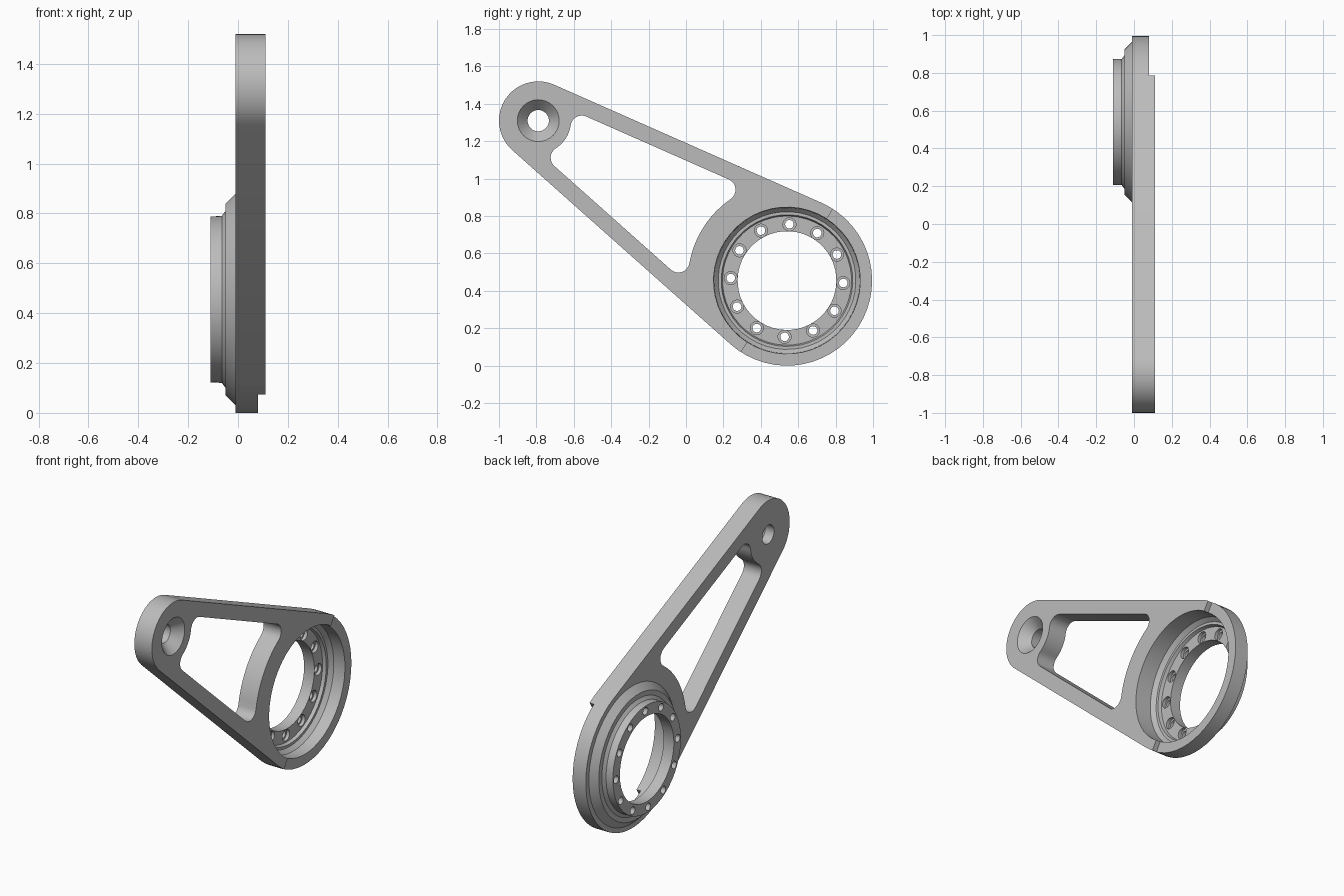
import bpy, bmesh
from math import sin, cos, pi, atan2, sqrt, radians
from mathutils import Vector, Matrix

cube = bpy.data.objects.get("Cube")
if cube:
    bpy.data.objects.remove(cube, do_unlink=True)

# Key dimensions: hub and tip of the arm in the y-z plane
HUB = Vector((0, 0.54, 0.455))
TIP = Vector((0, -0.79, 1.31))
R_HUB, R_TIP = 0.455, 0.21
X_BACK, X_FRONT, X_STEP = -0.01, 0.11, 0.08
LENGTH = (TIP - HUB).length
S = (R_HUB - R_TIP) / LENGTH        # taper of the tangent sides
C = sqrt(1 - S * S)
AXIS = (TIP - HUB).normalized()
SIDE = Vector((0, -AXIS.z, AXIS.y)) * -1

# Local frame: x = thickness, y = along the arm, z = across the arm
FRAME = Matrix((Vector((1, 0, 0)), AXIS, SIDE)).transposed().to_4x4()
FRAME.translation = HUB

metal = bpy.data.materials.new("grey metal")
metal.use_nodes = True
GREY = (0.5, 0.5, 0.5, 1)
metal.diffuse_color = GREY
metal.node_tree.nodes["Principled BSDF"].inputs["Base Color"].default_value = GREY


def make_object(name, bm):
    bmesh.ops.recalc_face_normals(bm, faces=bm.faces)
    mesh = bpy.data.meshes.new(name)
    bm.to_mesh(mesh)
    bm.free()
    mesh.materials.append(metal)
    obj = bpy.data.objects.new(name, mesh)
    bpy.context.collection.objects.link(obj)
    obj.matrix_world = FRAME
    return obj


def prism(name, outline, x0, x1):
    """Extrude a (u, v) outline through the thickness."""
    bm = bmesh.new()
    face = bm.faces.new([bm.verts.new((x0, u, v)) for u, v in outline])
    moved = bmesh.ops.extrude_face_region(bm, geom=[face])["geom"]
    verts = [g for g in moved if isinstance(g, bmesh.types.BMVert)]
    bmesh.ops.translate(bm, verts=verts, vec=(x1 - x0, 0, 0))
    return make_object(name, bm)


def lathe(name, profile, center=(0, 0), sides=48):
    """Closed solid of revolution from (x, radius) points."""
    bm = bmesh.new()
    rings = [[bm.verts.new((x, center[0] + r * cos(2 * pi * i / sides),
                            center[1] + r * sin(2 * pi * i / sides)))
              for i in range(sides)] for x, r in profile]
    for a, b in zip(rings, rings[1:]):
        for i in range(sides):
            j = (i + 1) % sides
            bm.faces.new((a[i], a[j], b[j], b[i]))
    bm.faces.new(rings[0])
    bm.faces.new(rings[-1])
    return make_object(name, bm)


def arc(center, r, a0, a1, steps):
    return [(center[0] + r * cos(a0 + (a1 - a0) * i / steps),
             center[1] + r * sin(a0 + (a1 - a0) * i / steps)) for i in range(steps + 1)]


def combine(target, tool, operation):
    mod = target.modifiers.new(tool.name, "BOOLEAN")
    mod.operation = operation
    mod.solver = "EXACT"
    mod.object = tool
    tool.hide_render = True
    bpy.context.view_layer.objects.active = target
    bpy.ops.object.modifier_apply(modifier=mod.name)
    bpy.data.objects.remove(tool, do_unlink=True)


# Arm plate: two circles joined by tangent lines
tangent = atan2(C, S)
outline = arc((LENGTH, 0), R_TIP, -tangent, tangent, 20)
outline += arc((0, 0), R_HUB, tangent, 2 * pi - tangent, 30)
arm = prism("crank_arm", outline, X_BACK, X_FRONT)

# Stepped hub boss on the back
combine(arm, lathe("hub_boss", [(0.03, 0.425), (-0.01, 0.425), (-0.05, 0.385), (-0.05, 0.355),
                                (-0.065, 0.335), (-0.11, 0.333)]), "UNION")


# Triangular window: filleted corners between the sides and the two round ends
def window_half():
    edge, fillet, r_in, r_out = R_HUB - 0.086, 0.06, 0.53, 0.175
    normal, along, tip = Vector((S, C)), Vector((C, -S)), Vector((LENGTH, 0))
    d = edge - fillet
    near = normal * d + along * sqrt((r_in + fillet) ** 2 - d * d)
    gap = d - tip.dot(normal)
    far = normal * d + along * (tip.dot(along) - sqrt((r_out + fillet) ** 2 - gap * gap))
    a_near, a_far = atan2(near.y, near.x), atan2(far.y, far.x - LENGTH)
    points = arc((0, 0), r_in, 0, a_near, 6)[:-1]
    points += arc(near, fillet, a_near + pi, tangent, 8)
    points += arc(far, fillet, tangent, a_far - pi, 8)
    points += arc(tip, r_out, a_far, pi, 5)[1:]
    return points


half = window_half()
window = half + [(u, -v) for u, v in reversed(half[1:-1])]
combine(arm, prism("window_cutter", window, -0.3, 0.3), "DIFFERENCE")

# Hub cavity with ledge, floor and through bore
combine(arm, lathe("cavity_cutter", [(0.2, 0.395), (0.005, 0.39), (-0.02, 0.368), (-0.02, 0.352),
                                     (-0.04, 0.345), (-0.04, 0.264), (-0.2, 0.264)]), "DIFFERENCE")

# Countersunk hole at the tip
combine(arm, lathe("tip_hole_cutter", [(0.2, 0.112), (X_FRONT, 0.112), (0.05, 0.057), (-0.2, 0.057)],
                   (LENGTH, 0), 32), "DIFFERENCE")

# Ring of counterbored bolt holes
start = radians(87) - atan2(AXIS.z, AXIS.y)
for i in range(12):
    a = start + i * pi / 6
    bolt = lathe("bolt_cutter", [(0, 0.035), (-0.06, 0.035), (-0.06, 0.023), (-0.2, 0.023)],
                 (0.301 * cos(a), 0.301 * sin(a)), 20)
    combine(arm, bolt, "DIFFERENCE")

# Lower rim on the half of the hub facing away from the arm
step = [(0, -0.6), (0, 0.6), (-0.6, 0.6), (-0.6, -0.6)]
combine(arm, prism("rim_step_cutter", step, X_STEP, 0.3), "DIFFERENCE")

# Shade smooth with crisp edges
bpy.ops.object.select_all(action="DESELECT")
arm.select_set(True)
bpy.context.view_layer.objects.active = arm
bpy.ops.object.shade_smooth_by_angle(angle=radians(25))
